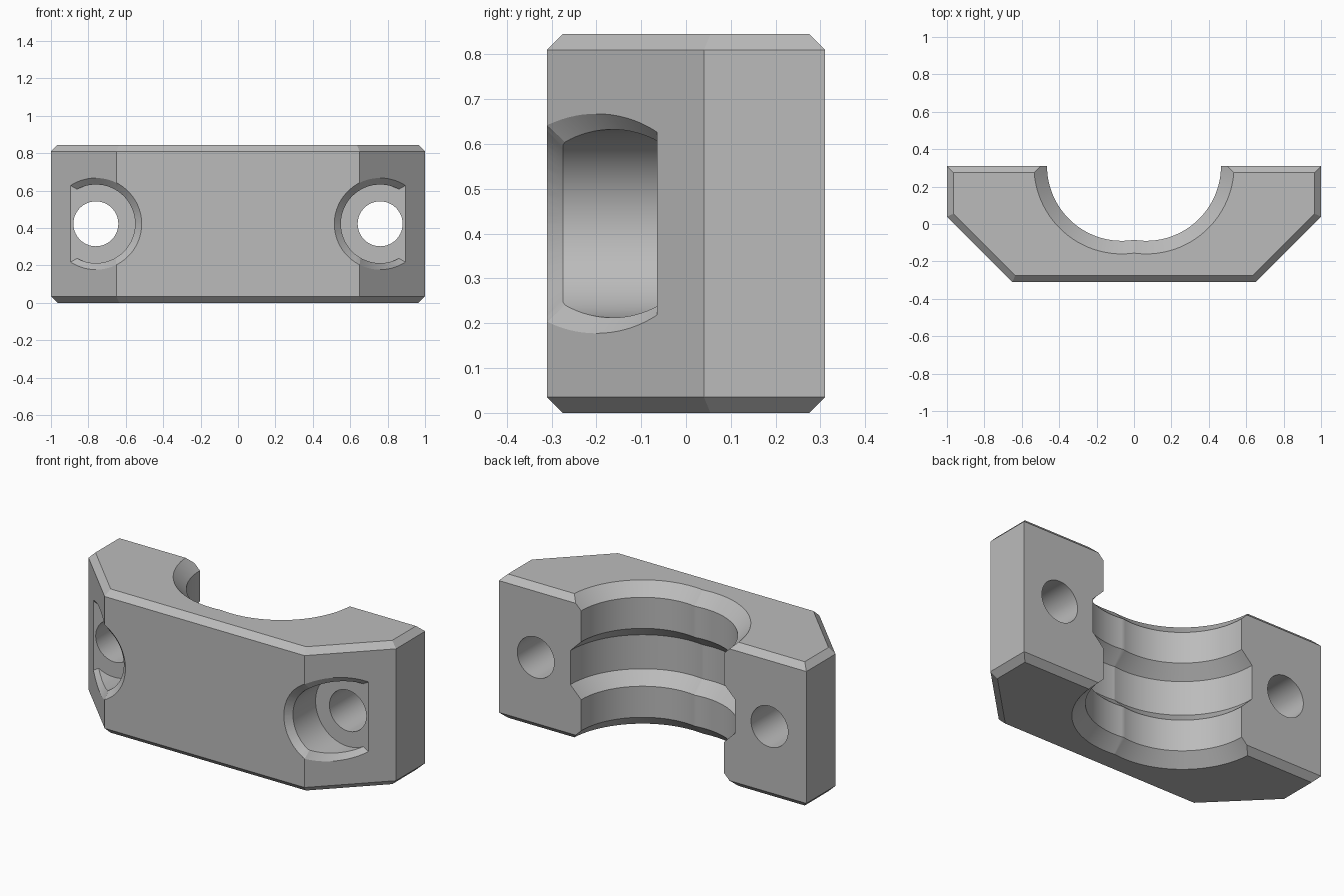
import bpy, bmesh, math
from mathutils import Matrix

WIDTH, DEPTH, HEIGHT, CHAMFER = 1.0, 0.31, 0.845, 0.035
SEGMENTS = 96

cube = bpy.data.objects.get("Cube")
if cube:
    bpy.data.objects.remove(cube, do_unlink=True)

steel = bpy.data.materials.new("plain grey")
steel.use_nodes = True
grey = (0.5, 0.5, 0.5, 1)
steel.diffuse_color = grey
steel.node_tree.nodes["Principled BSDF"].inputs["Base Color"].default_value = grey


def make_object(name, bm):
    bmesh.ops.recalc_face_normals(bm, faces=bm.faces)
    mesh = bpy.data.meshes.new(name)
    bm.to_mesh(mesh)
    bm.free()
    mesh.materials.append(steel)
    obj = bpy.data.objects.new(name, mesh)
    bpy.context.collection.objects.link(obj)
    return obj


def loft(bm, rings):
    """Skin closed rings of points and cap both ends."""
    loops = [[bm.verts.new(p) for p in ring] for ring in rings]
    for a, b in zip(loops, loops[1:]):
        for i in range(len(a)):
            j = (i + 1) % len(a)
            bm.faces.new((a[i], a[j], b[j], b[i]))
    bm.faces.new(loops[0])
    bm.faces.new(loops[-1])


def circle(radius):
    for i in range(SEGMENTS):
        t = 2 * math.pi * i / SEGMENTS
        yield radius * math.cos(t), radius * math.sin(t)


def cut(target, cutter):
    cutter.hide_render = True
    mod = target.modifiers.new("cut", 'BOOLEAN')
    mod.operation, mod.solver, mod.object = 'DIFFERENCE', 'EXACT', cutter
    bpy.context.view_layer.objects.active = target
    bpy.ops.object.modifier_apply(modifier=mod.name)
    bpy.data.objects.remove(cutter, do_unlink=True)


# Block with angled front corners and chamfered upper and lower rims
outline = [(-WIDTH, DEPTH), (-WIDTH, 0.04), (-0.65, -DEPTH),
           (0.65, -DEPTH), (WIDTH, 0.04), (WIDTH, DEPTH)]
bm = bmesh.new()
loft(bm, [[(x, y, z) for x, y in outline] for z in (0, HEIGHT)])
rims = [e for e in bm.edges if abs(e.verts[0].co.z - e.verts[1].co.z) < 0.01]
bmesh.ops.bevel(bm, geom=rims, offset=CHAMFER, segments=1, affect='EDGES')
clamp = make_object("clamp_half", bm)

# Grooved bore: two slightly offset turned shapes
BORE, STEP, MID = 0.40, 0.07, HEIGHT / 2
half = [(0.10, BORE + STEP), (0.17, BORE), (MID - STEP, BORE),
        (MID + 0.05, BORE + STEP + 0.05)]
profile = [(MID - h, r) for h, r in reversed(half)] + [(MID + h, r) for h, r in half]
for side in (-1, 1):
    bm = bmesh.new()
    loft(bm, [[(x + 0.065 * side, y + DEPTH, z) for x, y in circle(r)]
              for z, r in profile])
    cut(clamp, make_object("bore_cutter", bm))

# Bolt holes with chamfered counterbores that follow the front faces
BOLT_X, FLOOR = 0.76, -0.065


def front_y(x):
    return max(-DEPTH, abs(x) - 0.96)


for side in (-1, 1):
    def ring(radius, depth):
        return [(side * BOLT_X + x, depth(side * BOLT_X + x), MID + z)
                for x, z in circle(radius)]

    bm = bmesh.new()
    loft(bm, [ring(0.25, lambda x: -0.6),
              ring(0.25, lambda x: front_y(x) - 0.005),
              ring(0.21, lambda x: front_y(x) + CHAMFER),
              ring(0.21, lambda x: 0.3)])
    result = bmesh.ops.bisect_plane(
        bm, geom=bm.verts[:] + bm.edges[:] + bm.faces[:],
        plane_co=(0, FLOOR, 0), plane_no=(0, 1, 0), clear_outer=True)
    bmesh.ops.holes_fill(bm, edges=[e for e in bm.edges if e.is_boundary])
    bmesh.ops.triangulate(bm, faces=bm.faces)
    cut(clamp, make_object("counterbore_cutter", bm))

    bm = bmesh.new()
    loft(bm, [ring(0.12, lambda x: -0.5), ring(0.12, lambda x: 0.5)])
    cut(clamp, make_object("bolt_hole_cutter", bm))

# Smooth curved walls, crisp machined edges
bpy.ops.object.select_all(action='DESELECT')
clamp.select_set(True)
bpy.context.view_layer.objects.active = clamp
bpy.ops.object.shade_smooth_by_angle(angle=math.radians(25))
